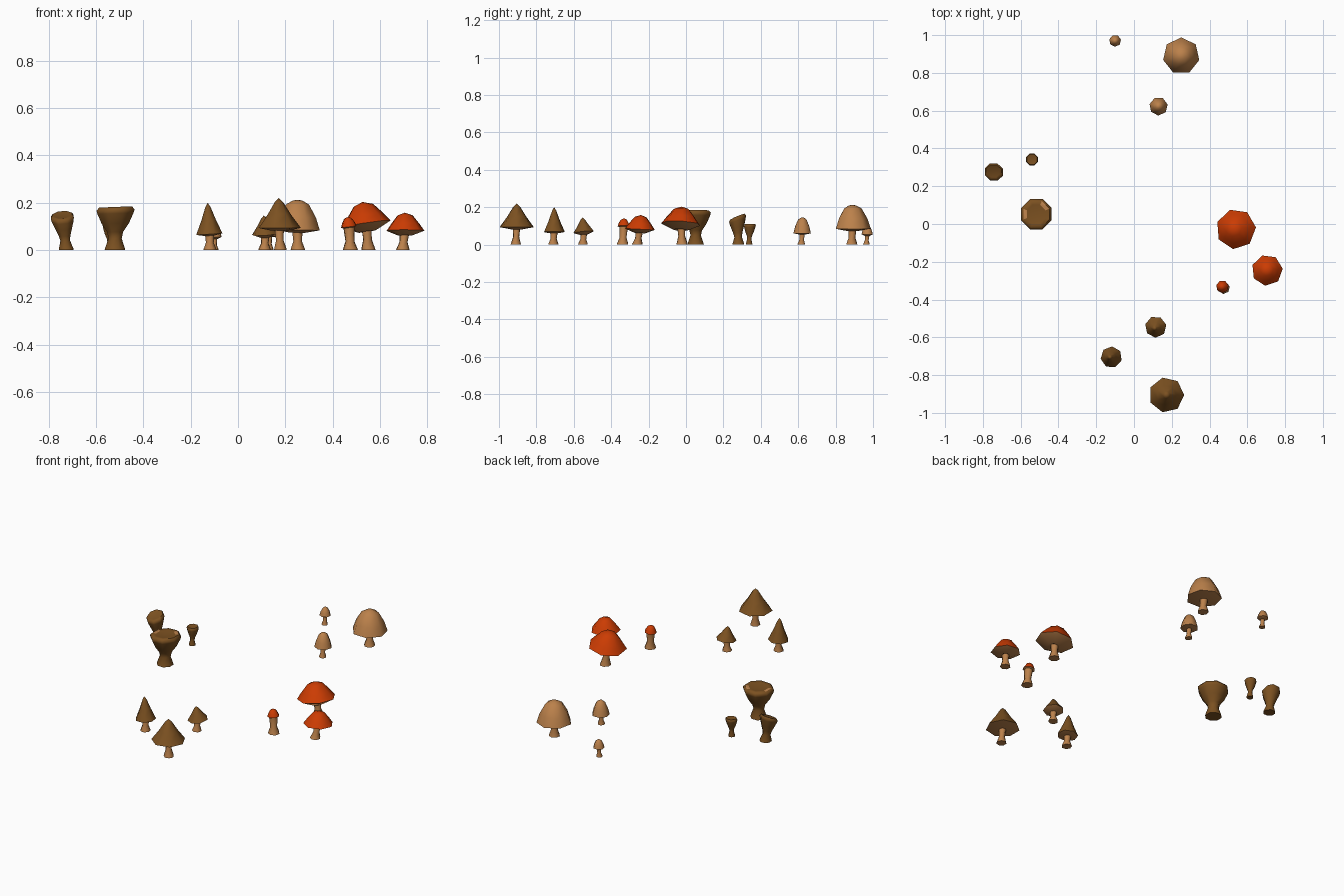
import bpy, bmesh, math
from mathutils import Vector

if "Cube" in bpy.data.objects:
    bpy.data.objects.remove(bpy.data.objects["Cube"])


def mat(name, rgb):
    m = bpy.data.materials.new(name)
    m.diffuse_color = (*rgb, 1)
    m.use_nodes = True
    m.node_tree.nodes["Principled BSDF"].inputs["Base Color"].default_value = m.diffuse_color
    return m


TAN = mat("tan", (0.5, 0.22, 0.07))
BROWN = mat("brown", (0.2, 0.082, 0.015))
RED = mat("red orange", (0.6, 0.045, 0.001))


def lathe(name, profile, origin, materials, sides, turn=0.0, tilt=(0, 0), lean=(0, 0), bend=False, rule=None):
    """Spin (radius, height) points round an axis tilted to (tilt x, tilt y, 1).
    lean shifts rings sideways with height; bend tilts each ring more with height."""
    top = max(h for r, h in profile)
    bm = bmesh.new()
    rings = []
    for r, h in profile:
        t = h / top
        k = t if bend else 1
        rot = Vector((0, 0, 1)).rotation_difference(Vector((tilt[0] * k, tilt[1] * k, 1)).normalized())
        c = Vector(origin) + Vector((lean[0] * t, lean[1] * t, 0))
        ring = []
        for i in range(1 if r == 0 else sides):
            a = turn + 2 * math.pi * i / sides
            flat = Vector((r * math.cos(a), r * math.sin(a), 0))
            up = Vector((0, 0, h))
            ring.append(bm.verts.new(c + (rot @ flat + up if bend else rot @ (flat + up))))
        rings.append(ring)
    for k, (a, b) in enumerate(zip(rings, rings[1:])):
        for i in range(sides):
            j = (i + 1) % sides
            vs = [a[i % len(a)], a[j % len(a)], b[j % len(b)], b[i % len(b)]]
            f = bm.faces.new(list(dict.fromkeys(vs)))
            f.material_index = rule(k, i) if rule else 0
    bmesh.ops.recalc_face_normals(bm, faces=bm.faces)
    me = bpy.data.meshes.new(name)
    bm.to_mesh(me)
    bm.free()
    for m in materials:
        me.materials.append(m)
    ob = bpy.data.objects.new(name, me)
    bpy.context.collection.objects.link(ob)
    # soft shading across the sides, crisp rims
    bpy.ops.object.select_all(action='DESELECT')
    ob.select_set(True)
    bpy.context.view_layer.objects.active = ob
    bpy.ops.object.shade_smooth_by_angle(angle=math.radians(58))
    return ob


# cap silhouettes as fractions of radius and height
DOME = [(1, 0), (0.82, 0.42), (0.5, 0.85), (0.2, 0.98), (0, 1)]
CONE = [(1, 0), (0.55, 0.45), (0.2, 0.86), (0, 1)]
FLAT = [(1, 0), (0.75, 0.38), (0.4, 0.85), (0, 1)]


def mushroom(name, shape, colour, x, y, r, rim, top, foot, stem_r, tilt=(0, 0), drop=0.12, turn=0.2, sides=7):
    h = top - rim
    r *= 1.02
    # cap with a pale underside
    cap = [(0, -drop * r * 0.6), (0.35 * r, -drop * r)] + [(a * r, b * h) for a, b in shape]
    lathe(name + "_cap", cap, (x, y, rim), [TAN, colour], sides, turn, tilt,
          rule=lambda k, i: 0 if k < 2 else 1)
    # waisted stem
    s = stem_r * 1.04
    st = rim + 0.15 * h
    stem = [(0, 0), (s, 0), (s * 0.97, 0.005), (s * 0.6, st * 0.36), (s * 0.78, st), (0, st)]
    lathe(name + "_stem", stem, (*foot, 0), [TAN], 7, turn, lean=(x - foot[0], y - foot[1]))


# tan dome cluster
mushroom("dome_large", DOME, TAN, 0.25, 0.89, 0.096, 0.085, 0.212, (0.253, 0.885), 0.03, (0.02, 0), turn=0.67)
mushroom("dome_medium", DOME, TAN, 0.13, 0.623, 0.048, 0.06, 0.145, (0.13, 0.617), 0.02)
mushroom("dome_small", DOME, TAN, -0.10, 0.97, 0.031, 0.055, 0.103, (-0.10, 0.965), 0.017, drop=0.3)

# brown cone cluster
mushroom("cone_large", CONE, BROWN, 0.172, -0.905, 0.092, 0.093, 0.22, (0.178, -0.91), 0.027, turn=0.0)
mushroom("cone_medium", CONE, BROWN, -0.12, -0.705, 0.056, 0.067, 0.2, (-0.118, -0.71), 0.027,
         (-0.06, 0.0), turn=0.6)
mushroom("cone_small", CONE, BROWN, 0.115, -0.545, 0.056, 0.067, 0.146, (0.112, -0.55), 0.026,
         (-0.08, -0.1), drop=0.25)

# red cluster
mushroom("red_large", FLAT, RED, 0.54, -0.027, 0.105, 0.11, 0.204, (0.55, -0.02), 0.03,
         (-0.15, 0.05), drop=0.3, turn=0.08)
mushroom("red_medium", FLAT, RED, 0.705, -0.245, 0.081, 0.082, 0.158, (0.695, -0.26), 0.028,
         (0, 0.05), drop=0.25, turn=0.1)
mushroom("red_small", DOME, RED, 0.468, -0.332, 0.033, 0.098, 0.139, (0.475, -0.338), 0.031,
         (-0.12, 0), drop=0.3)


def funnel(name, x, y, r, top, foot, q, tilt=(0, 0), patches=()):
    """Trumpet mushroom: flared foot, narrow neck, wide rim, slightly dished top."""
    prof = [(0, 0), (q, 0), (q * 0.97, 0.006), (q * 0.64, top * 0.27), (q * 0.78, top * 0.42),
            (r * 0.72, top * 0.62), (r * 0.95, top * 0.85), (r, top * 0.93),
            (r * 0.86, top), (r * 0.62, top * 0.985), (0, top * 0.96)]
    lathe(name, prof, (*foot, 0), [BROWN, TAN], 8, math.pi / 8, tilt, bend=True,
          lean=(x - foot[0], y - foot[1]), rule=lambda k, i: int(k == 8 and i in patches))


# brown funnel cluster, the largest with two pale patches on its top
funnel("funnel_large", -0.517, 0.052, 0.087, 0.182, (-0.52, 0.052), 0.047, (-0.04, 0.0), patches=(0, 3))
funnel("funnel_medium", -0.743, 0.275, 0.052, 0.148, (-0.725, 0.28), 0.034, (-0.1, -0.42))
funnel("funnel_small", -0.54, 0.342, 0.034, 0.11, (-0.54, 0.337), 0.019, (0.0, -0.05))
